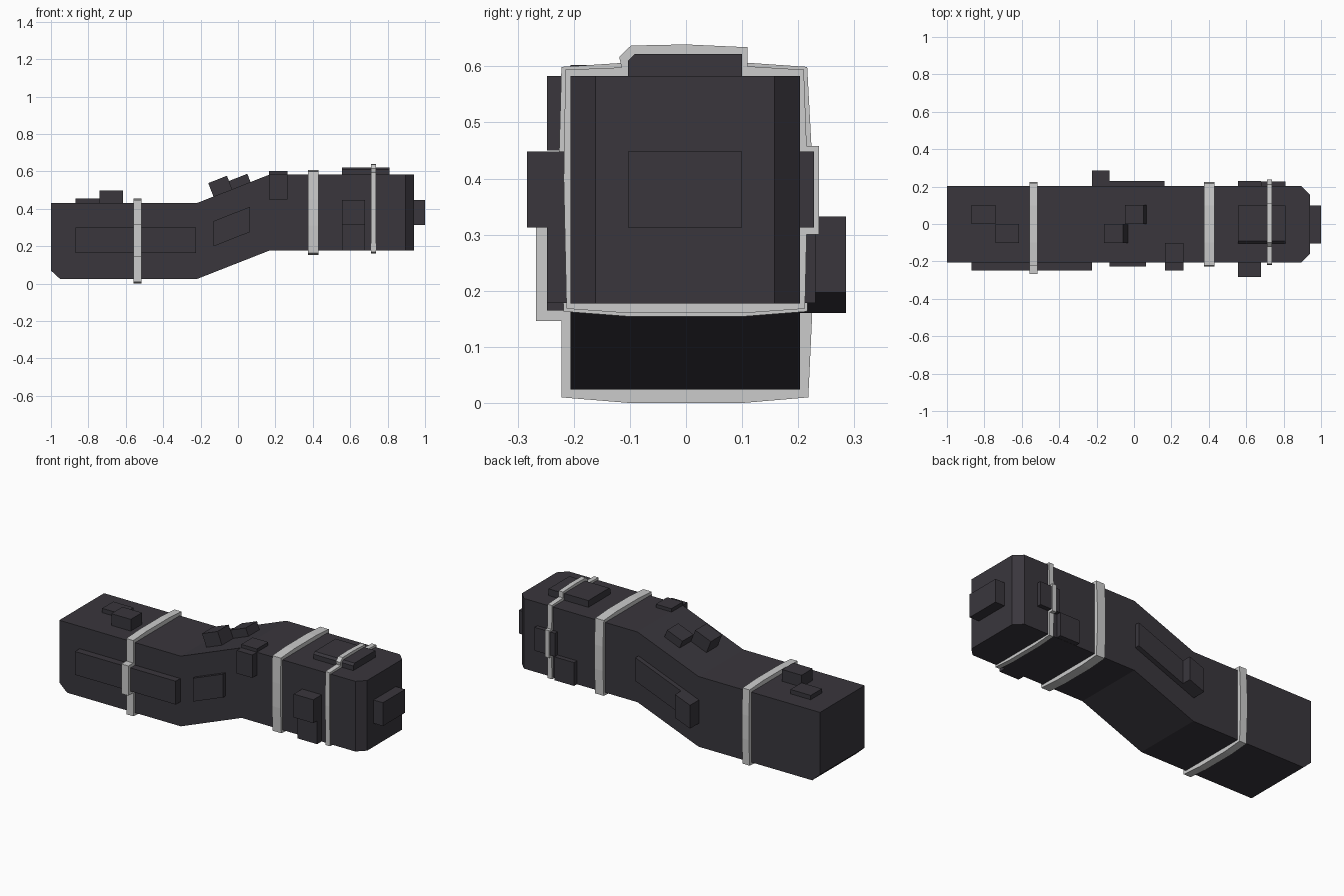
import bpy
import bmesh
from mathutils import Vector

cube = bpy.data.objects.get("Cube")
if cube:
    bpy.data.objects.remove(cube, do_unlink=True)


def material(name, color):
    mat = bpy.data.materials.new(name)
    mat.use_nodes = True
    mat.diffuse_color = color
    bsdf = mat.node_tree.nodes["Principled BSDF"]
    bsdf.inputs["Base Color"].default_value = color
    bsdf.inputs["Roughness"].default_value = 0.8
    return mat


DARK = material("dark charcoal", (0.041, 0.037, 0.046, 1))
PALE = material("pale grey", (0.6, 0.6, 0.6, 1))


def prism(name, points, push, mat, bevel_edges=None, bevel=0.0):
    """Extrude a closed 3D outline along the push vector."""
    bm = bmesh.new()
    base = bm.faces.new([bm.verts.new(p) for p in points])
    ext = bmesh.ops.extrude_face_region(bm, geom=[base], use_keep_orig=True)
    moved = [g for g in ext["geom"] if isinstance(g, bmesh.types.BMVert)]
    bmesh.ops.translate(bm, vec=Vector(push), verts=moved)
    bmesh.ops.recalc_face_normals(bm, faces=bm.faces)
    if bevel_edges:
        edges = [e for e in bm.edges if bevel_edges(e)]
        bmesh.ops.bevel(bm, geom=edges, offset=bevel, segments=1, affect='EDGES')
    mesh = bpy.data.meshes.new(name)
    bm.to_mesh(mesh)
    bm.free()
    mesh.materials.append(mat)
    obj = bpy.data.objects.new(name, mesh)
    bpy.context.collection.objects.link(obj)
    return obj


def side_prism(name, xz, y0, y1, **kw):
    return prism(name, [(x, y0, z) for x, z in xz], (0, y1 - y0, 0), DARK, **kw)


def box(name, x0, x1, y0, y1, z0, z1, **kw):
    return side_prism(name, [(x0, z0), (x1, z0), (x1, z1), (x0, z1)], y0, y1, **kw)


def strap(name, x0, x1, yz):
    return prism(name, [(x0, y, z) for y, z in yz], (x1 - x0, 0, 0), PALE)


# Main body: stepped profile with chamfered upright edges at the right end
FRONT, BACK = -0.206, 0.203
LOW_TOP, HIGH_TOP = 0.43, 0.583
RAMP_A, RAMP_B = -0.222, 0.168
END = 0.94
side_prism(
    "main_body",
    [(-1, LOW_TOP), (RAMP_A, LOW_TOP), (RAMP_B, HIGH_TOP), (END, HIGH_TOP),
     (END, 0.177), (RAMP_B, 0.177), (RAMP_A, 0.024), (-0.95, 0.024), (-1, 0.07)],
    FRONT, BACK, bevel=0.045,
    bevel_edges=lambda e: all(v.co.x > END - 0.01 for v in e.verts)
    and abs(e.verts[0].co.z - e.verts[1].co.z) > 0.1)

SLOPE = (HIGH_TOP - LOW_TOP) / (RAMP_B - RAMP_A)


def slanted(name, x0, x1, y0, y1, z0, height):
    """Plate on a side wall that follows the ramp; z0 is its low corner."""
    z1 = z0 + SLOPE * (x1 - x0)
    side_prism(name, [(x0, z0), (x1, z1), (x1, z1 + height), (x0, z0 + height)], y0, y1)


def ramp_block(name, x0, x1, y0, y1, height):
    """Block standing square on the ramp's top surface."""
    normal = Vector((-SLOPE, 1)).normalized() * height
    feet = [Vector((x, LOW_TOP + SLOPE * (x - RAMP_A) - 0.003)) for x in (x0, x1)]
    side_prism(name, [feet[0], feet[1], feet[1] + normal, feet[0] + normal], y0, y1)


# End block
box("end_block", 0.9, 1.0, -0.103, 0.1, 0.313, 0.448)

# Blocks on the low top and on the ramp
box("low_top_plate", -0.87, -0.74, 0.0, 0.102, 0.4, 0.455)
box("low_top_block", -0.74, -0.615, -0.102, 0.0, 0.4, 0.498)
ramp_block("ramp_tall_block", -0.13, -0.03, -0.102, 0.0, 0.08)
ramp_block("ramp_short_block", -0.03, 0.068, 0.0, 0.102, 0.05)

# Plate on the high top, with a chamfered front edge
box("high_top_plate", 0.555, 0.81, -0.103, 0.1, 0.55, 0.622, bevel=0.012,
    bevel_edges=lambda e: all(v.co.y < -0.1 and v.co.z > 0.6 for v in e.verts))

# Front wall plates
box("front_long_panel", -0.87, -0.225, -0.248, -0.15, 0.165, 0.3)
slanted("front_slanted_panel", -0.13, 0.065, -0.228, -0.15, 0.2, 0.135)
box("front_upper_block", 0.555, 0.68, -0.283, -0.15, 0.313, 0.448)
box("front_lower_block", 0.555, 0.68, -0.248, -0.15, 0.178, 0.313)

# Bracket wrapping the front top edge
box("bracket_side", 0.165, 0.265, -0.248, -0.15, 0.45, HIGH_TOP)
box("bracket_top", 0.165, 0.265, FRONT, -0.102, 0.5, 0.602)

# Back wall plates
slanted("back_slanted_block", -0.225, -0.13, 0.15, 0.285, 0.16, 0.135)
slanted("back_slanted_panel", -0.13, 0.162, 0.15, 0.231, 0.197, 0.135)
box("back_upper_plate", 0.68, 0.81, 0.15, 0.228, 0.313, 0.448)
box("back_lower_plate", 0.555, 0.68, 0.15, 0.231, 0.178, 0.313)

# Straps that bulge over the plates beneath them
strap("left_strap", -0.56, -0.515,
      [(-0.222, 0.01), (-0.1, 0), (0.1, 0), (0.218, 0.01), (0.225, 0.16),
       (0.225, 0.3), (0.218, 0.448), (0.1, 0.455), (-0.1, 0.455), (-0.222, 0.448),
       (-0.222, 0.318), (-0.267, 0.318), (-0.267, 0.146), (-0.222, 0.146)])
strap("middle_strap", 0.375, 0.43,
      [(-0.218, 0.163), (-0.1, 0.154), (0.1, 0.154), (0.216, 0.163), (0.224, 0.31),
       (0.224, 0.45), (0.216, 0.599), (0.1, 0.607), (-0.1, 0.607), (-0.222, 0.599),
       (-0.226, 0.45), (-0.226, 0.31)])
strap("right_strap", 0.71, 0.738,
      [(-0.213, 0.168), (-0.1, 0.16), (0.1, 0.16), (0.212, 0.168), (0.215, 0.3),
       (0.237, 0.3), (0.237, 0.458), (0.215, 0.458), (0.21, 0.594), (0.11, 0.6),
       (0.11, 0.634), (0, 0.639), (-0.098, 0.637), (-0.119, 0.617), (-0.115, 0.598),
       (-0.215, 0.594), (-0.218, 0.4)])
